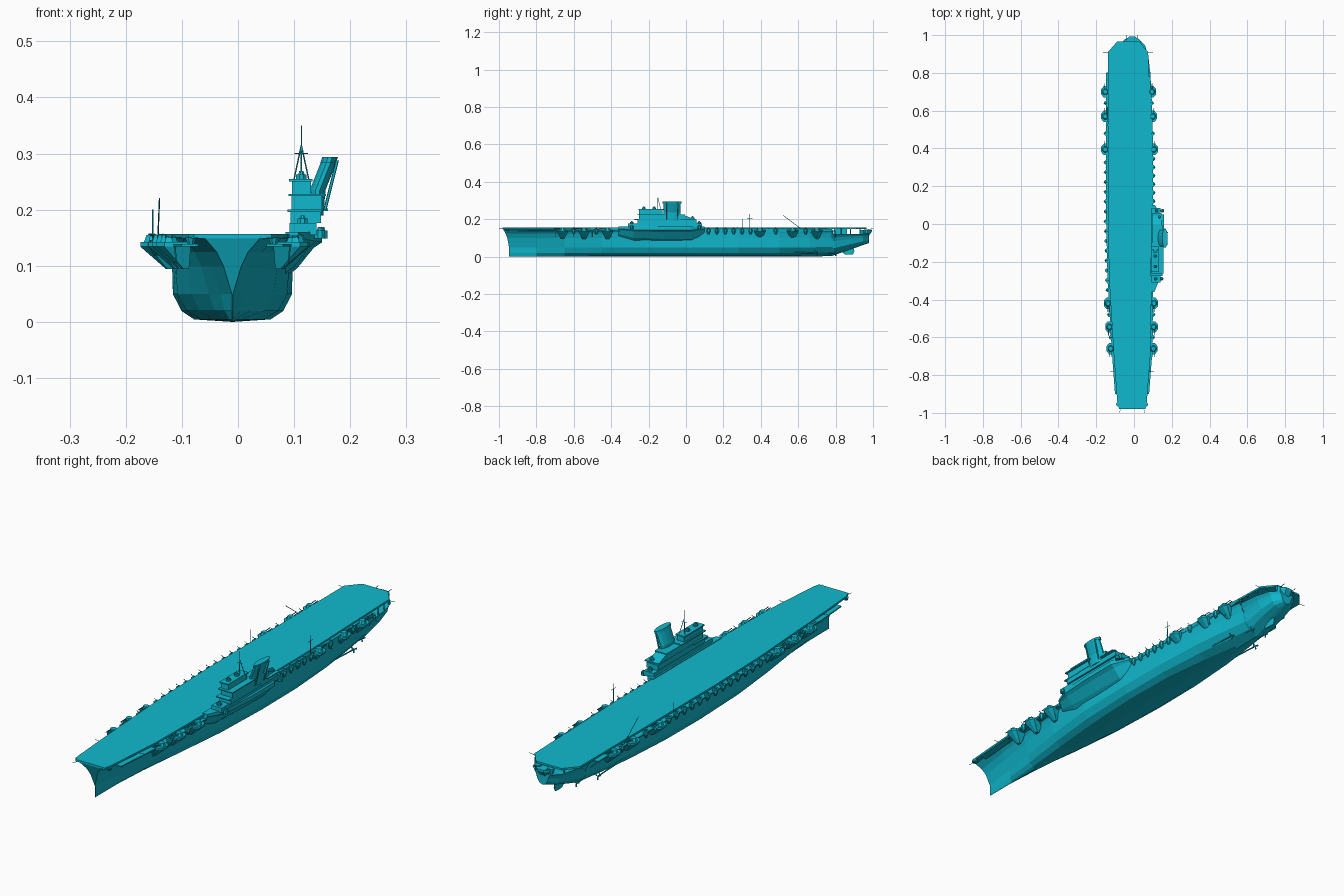
import bpy, bmesh, math
from mathutils import Vector

if "Cube" in bpy.data.objects:
    bpy.data.objects.remove(bpy.data.objects["Cube"])

paint = bpy.data.materials.new("ship_paint")
paint.diffuse_color = (0.005, 0.485, 0.62, 1)
paint.use_nodes = True
paint.node_tree.nodes["Principled BSDF"].inputs["Base Color"].default_value = paint.diffuse_color
CX = -0.01  # hull centreline


def loft(name, rings):
    """Skin a list of equal-length closed rings and cap both ends."""
    bm = bmesh.new()
    vs = [[bm.verts.new(p) for p in r] for r in rings]
    n = len(rings[0])
    for a, b in zip(vs, vs[1:]):
        for i in range(n):
            j = (i + 1) % n
            bm.faces.new((a[i], a[j], b[j], b[i]))
    bm.faces.new(vs[0][::-1])
    bm.faces.new(vs[-1])
    bmesh.ops.recalc_face_normals(bm, faces=bm.faces)
    me = bpy.data.meshes.new(name)
    bm.to_mesh(me)
    bm.free()
    me.materials.append(paint)
    ob = bpy.data.objects.new(name, me)
    bpy.context.collection.objects.link(ob)
    return ob


def prism(name, outline, z0, z1):
    return loft(name, [[(x, y, z) for x, y in outline] for z in (z0, z1)])


def box(name, x0, x1, y0, y1, z0, z1):
    return prism(name, [(x0, y0), (x1, y0), (x1, y1), (x0, y1)], z0, z1)


def rod(name, p, q, r0, r1=None, n=5):
    p, q = Vector(p), Vector(q)
    rot = (q - p).to_track_quat('Z', 'Y')
    ring = lambda c, r: [c + rot @ Vector((r * math.cos(t), r * math.sin(t), 0))
                         for t in (2 * math.pi * i / n for i in range(n))]
    return loft(name, [ring(p, r0), ring(q, r0 if r1 is None else r1)])


def oval(cx, cy, rx, ry, z, n=8):
    return [(cx + rx * math.cos(2 * math.pi * (i + .5) / n),
             cy + ry * math.sin(2 * math.pi * (i + .5) / n), z) for i in range(n)]


def drum(name, x, y, r0, r1, z0, z1):
    return loft(name, [oval(x, y, r0, r0, z0), oval(x, y, r1, r1, z1)])


# Hull: y, then half width at bilge, waterline and rail
STATIONS = [(-.945, .001, .001, .05), (-.8, .006, .02, .078), (-.65, .015, .042, .088),
            (-.45, .035, .073, .098), (-.22, .056, .098, .108), (.05, .068, .106, .111),
            (.28, .064, .105, .111), (.5, .04, .096, .109), (.66, .014, .08, .104),
            (.78, .006, .062, .097), (.79, .006, .062, .097), (.88, .012, .06, .087),
            (.945, .012, .05, .069), (.978, .006, .022, .037)]
rings = []
for y, b, w, r in STATIONS:
    zk = max(0, (y - .77) * .35)            # counter stern rises
    zt = .15 if y < .785 else .122          # open quarterdeck aft
    rake = -.035 if y < -.9 else 0          # clipper bow
    widths = ((.03, b), (.13, b + (w - b) * .6), (.33, w), (.66, w + (r - w) * .3),
              (.83, w + (r - w) * .55), (1, r))
    side = [(h, y + rake * f ** 3, zk + f * (zt - zk)) for f, h in widths]
    rings.append([(CX - h, v, z) for h, v, z in side[::-1]] + [(CX, y, zk)]
                 + [(CX + h, v, z) for h, v, z in side])
loft("hull", rings)

# Flight deck
LEFT = [(-.98, -.078), (-.95, -.088), (-.68, -.108), (-.3, -.131), (0, -.138), (.91, -.138), (.965, -.09)]
RIGHT = [(-.98, .06), (-.95, .067), (-.68, .088), (-.3, .093), (.35, .092), (.91, .075), (.965, .03)]
prism("flight_deck", [(x, y) for y, x in LEFT + RIGHT[::-1]], .149, .157)


def edge(y, s):
    tab = RIGHT if s > 0 else LEFT
    for (a, xa), (b, xb) in zip(tab, tab[1:]):
        if a <= y <= b:
            return xa + (xb - xa) * (y - a) / (b - a)


for s in (-1, 1):
    # Side walkway and its brackets
    ys = [-.9 + .1 * i for i in range(18)]
    inner = [(edge(y, s) - s * .02, y) for y in ys]
    outer = [(edge(y, s) + s * .009, y) for y in ys]
    prism("walkway", inner + outer[::-1], .134, .139)
    for y in ys[2:]:
        rod("walkway_bracket", (edge(y, s) + s * .006, y, .134), (CX + s * .1, y, .105), .0015)

    # Heavy gun sponsons: tapering platform, shield and twin barrels
    for y in (-.66, -.545, -.42, .395, .57, .7):
        e = edge(y, s)
        aim = math.copysign(.045, y)
        plan = [(-.025, -.03), (.022, -.03), (.036, -.014), (.036, .014), (.022, .03), (-.025, .03)]
        top = [(e + s * u, y + v, .134) for u, v in plan]
        lip = [(a, b, .142) for a, b, _ in top]
        low = [(e - s * .022 + s * (u + .025) * .2, y + v * .3, .094) for u, v in plan]
        loft("gun_sponson", [low, top, lip])
        drum("gun_shield", e + s * .014, y, .017, .012, .142, .155)
        for x in (e + s * .009, e + s * .019):
            rod("gun_barrel", (x, y, .15), (x, y + aim, .153), .0018)

    # Light gun tubs
    row = [-.35 + .052 * i for i in range(14)] if s < 0 else [.12 + .045 * i for i in range(6)]
    for y in row + [-.6, -.48, .48, .64]:
        x = edge(y, s) + s * .009
        drum("gun_tub", x, y, .004, .012, .118, .136)
        drum("gun_tub_rim", x, y, .012, .012, .136, .146)
        drum("light_gun", x, y, .005, .004, .146, .153)
        rod("light_gun_barrel", (x, y, .15), (x + s * .013, y, .157), .0012)

    # Deck-edge aerials and bow guns
    for y in (-.78, .91):
        rod("deck_edge_aerial", (edge(y, s), y, .15), (edge(y, s) + s * .026, y, .152), .001)
    rod("bow_staff", (CX + s * .055, -.96, .148), (CX + s * .068, -1, .15), .001)
    drum("bow_gun_tub", CX + s * .074, -.955, .006, .011, .138, .15)

    # Open stern: pillars, deck houses, after guns
    for y, x in ((.83, .088), (.88, .08), (.93, .068)):
        rod("deck_pillar", (CX + s * x, y, .12), (CX + s * x, y, .152), .003)
    x = CX + s * .03
    box("quarterdeck_house", x - .02, x + .02, .79, .86, .12, .15)
    drum("stern_gun_tub", x, .965, .012, .015, .125, .146)
    rod("stern_gun_barrel", (x, .975, .146), (x, 1, .149), .0015)

    # Propeller shafts and screws
    for d, y in ((.065, .7), (.034, .8)):
        x = CX + s * d
        rod("propeller_shaft", (x, y - .17, .026), (x, y, .018), .003)
        rod("shaft_strut", (x, y - .012, .018), (x - s * .008, y - .012, .06), .002)
        for k in range(3):
            a = k * 2.094 + .5
            rod("propeller_blade", (x, y, .018),
                (x + .014 * math.cos(a), y, .018 + .014 * math.sin(a)), .002, .004, 4)

loft("stern_gallery", [oval(CX, .955, .03, .026, .112), oval(CX, .962, .038, .034, .134),
                       oval(CX, .962, .038, .034, .142)])
loft("rudder", [oval(CX, .87, .004, .025, .012), oval(CX, .865, .005, .038, .03),
                oval(CX, .87, .005, .022, .06)])

# Island sponson blending into the hull side
section = [(0, .08), (.02, .095), (.05, .132), (.065, .142), (.065, .16), (0, .16)]
loft("island_sponson", [[(.085 + x * k, y, .16 + (z - .16) * (.4 + .6 * k)) for x, z in section]
                        for y, k in ((-.36, .35), (-.28, .85), (-.12, 1), (.03, 1), (.1, .4))])

# Island superstructure, stacked blocks
for name, *b in [("island_base", .092, .14, -.31, .085, .155, .176),
                 ("island_lower", .094, .148, -.26, .055, .176, .198),
                 ("island_middle", .095, .15, -.25, -.005, .198, .224),
                 ("bridge_tower", .096, .13, -.25, -.125, .224, .25),
                 ("bridge_roof", .091, .133, -.255, -.12, .25, .255),
                 ("bridge_gallery", .088, .15, -.275, -.18, .196, .2),
                 ("bridge_wing", .09, .157, -.262, -.1, .224, .228),
                 ("signal_platform", .1, .16, -.03, .05, .198, .202)]:
    box(name, *b)
loft("island_slope", [[(x, -.01, .198), (x, .05, .198), (x, -.01, .222)] for x in (.096, .146)])
for x, y, z in [(.113, -.225, .255), (.113, -.17, .255), (.115, -.29, .176), (.12, .07, .176),
                (.135, .035, .202), (.146, -.29, .155), (.15, .07, .155)]:
    drum("director", x, y, .01, .01, z - .006, z + .008)
    drum("director_top", x, y, .006, .004, z + .008, z + .014)

# Funnel leaning outboard with a thick cap
loft("funnel", [oval(x, -.075, .0145, .046, z, 12) for x, z in ((.138, .19), (.142, .235), (.163, .288))])
loft("funnel_cap", [oval(x, -.075, .0145, .052, z, 12) for x, z in ((.161, .284), (.164, .294))])
for y in (-.105, -.045):
    rod("funnel_pipe", (.155, y, .2), (.177, y, .288), .003)

# Masts and aerials
rod("main_mast", (.113, -.15, .25), (.113, -.15, .35), .0016, .0008)
for x in (.099, .127):
    rod("mast_leg", (x, -.135, .25), (.113, -.15, .315), .0013)
rod("mast_yard", (.101, -.15, .3), (.125, -.15, .3), .001)
rod("signal_mast", (.103, .34, .14), (.103, .34, .228), .002, .001)
rod("signal_yard", (.103, .325, .205), (.103, .355, .205), .001)
rod("aerial_mast", (-.143, .62, .145), (-.14, .52, .22), .0013)
rod("short_aerial_mast", (-.152, .3, .14), (-.152, .3, .2), .0013)
